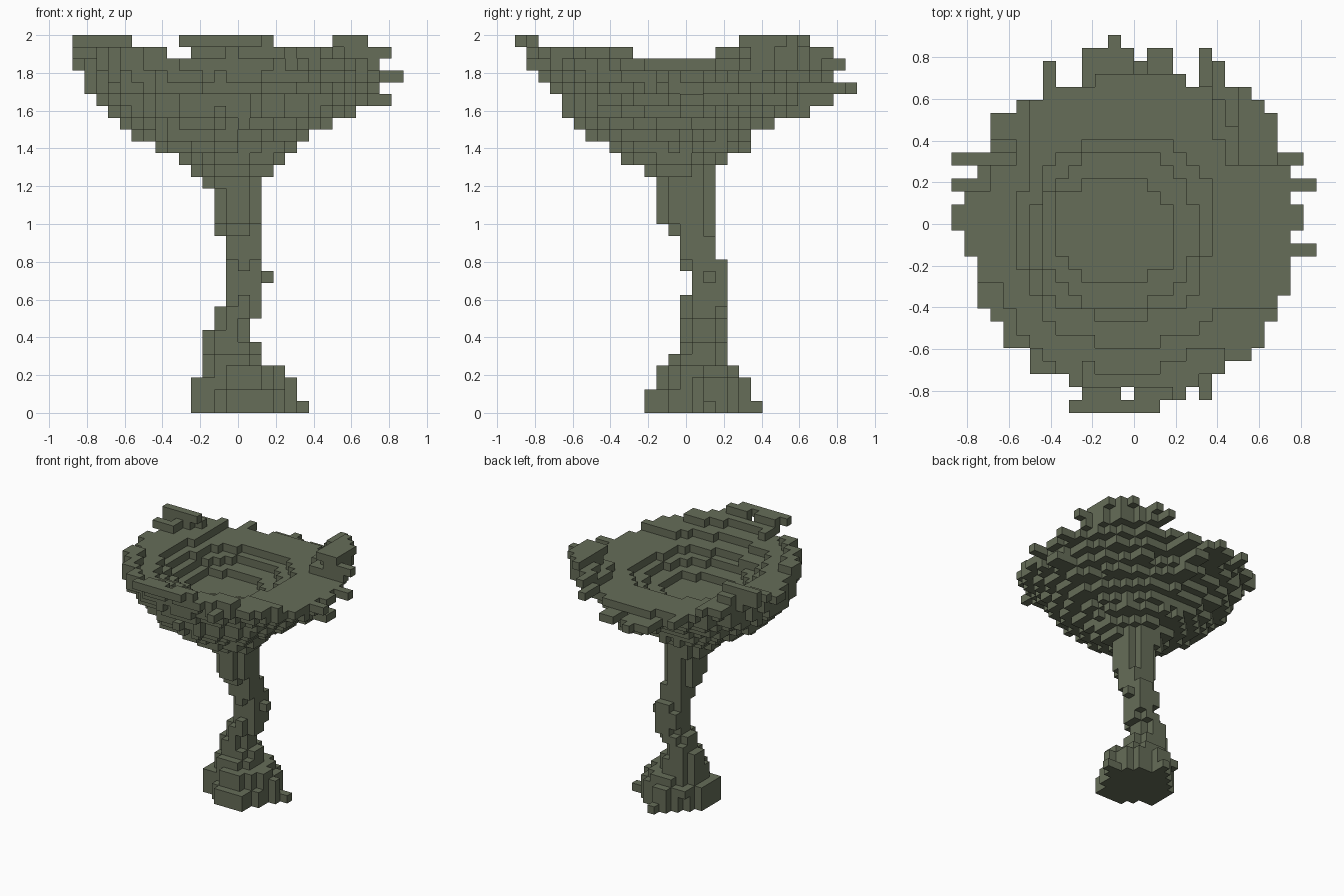
import bpy
import bmesh
import random
from mathutils import Vector

random.seed(4)
S = 0.0625
NX, NY = 28, 29
X0, Y0 = -NX * S / 2, -NY * S / 2

if "Cube" in bpy.data.objects:
    bpy.data.objects.remove(bpy.data.objects["Cube"])

mat = bpy.data.materials.new("olive_grey")
mat.use_nodes = True
mat.diffuse_color = (0.133, 0.153, 0.098, 1)
bsdf = mat.node_tree.nodes["Principled BSDF"]
bsdf.inputs["Base Color"].default_value = mat.diffuse_color
bsdf.inputs["Roughness"].default_value = 0.9

# One wobble value per column gives the ragged edges
wobble = {(i, j): random.random() for i in range(NX) for j in range(NY)}


def centre(i, j):
    return X0 + (i + 0.5) * S, Y0 + (j + 0.5) * S


def radius(x, y, box, power):
    """Superellipse radius inside a box: below 1 is inside."""
    ax, bx, ay, by = box
    u = abs(2 * x - ax - bx) / (bx - ax)
    v = abs(2 * y - ay - by) / (by - ay)
    return (u ** power + v ** power) ** (1 / power)


def layer(k, box, power=2.3, ragged=0.0):
    cells = set()
    for (i, j), w in wobble.items():
        if radius(*centre(i, j), box, power) < 1 - ragged * w:
            cells.add((i, j, k))
    return cells


def block(k, box):
    ax, bx, ay, by = box
    return {(i, j, k) for i, j in wobble
            if ax < centre(i, j)[0] < bx and ay < centre(i, j)[1] < by}


# Spreading foot with two square chunks
foot = set()
for k, box in enumerate([(-.25, .31, -.22, .34), (-.25, .31, -.22, .34),
                         (-.25, .31, -.16, .34), (-.19, .25, -.16, .28)]):
    foot |= layer(k, box, 1.8, 0.1)
for k in range(2):
    foot |= block(k, (-.06, .19, -.22, 0))
for k in range(3):
    foot |= block(k, (-.25, 0, -.1, .13))
foot |= block(0, (.25, .38, .09, .16)) | block(0, (0, .06, .3, .4))

# Crooked stem: top layer of each section and its footprint
stem = set()
k = 4
for top, box in [(4, (-.19, .125, -.09, .22)), (5, (-.19, .125, -.03, .22)),
                 (6, (-.19, .06, -.03, .22)), (7, (-.125, .06, -.03, .22)),
                 (8, (-.125, .125, -.03, .22)), (9, (-.06, .125, -.03, .22)),
                 (11, (-.06, .125, .03, .22)), (12, (-.06, .125, -.03, .22)),
                 (14, (-.06, .125, -.03, .15)), (15, (-.125, .125, -.09, .15)),
                 (19, (-.125, .125, -.16, .15))]:
    while k <= top:
        stem |= layer(k, box, 2)
        k += 1
stem |= block(11, (.12, .19, .09, .16))

# Flaring cup: outer footprint and roundness of each layer, stem to rim
cup = set()
outer = [(-.19, .125, -.16, .15, 2), (-.25, .19, -.22, .15, 2),
         (-.31, .25, -.34, .22, 2), (-.44, .31, -.41, .34, 2),
         (-.56, .38, -.53, .4, 2), (-.625, .5, -.59, .47, 2),
         (-.69, .58, -.66, .54, 2), (-.75, .69, -.66, .6, 2),
         (-.81, .75, -.72, .68, 2), (-.81, .81, -.78, .74, 2),
         (-.81, .81, -.8, .78, 2.3), (-.81, .81, -.8, .78, 2.3)]
for n, (*box, power) in enumerate(outer):
    cup |= layer(19 + n, box, power, 0.1 if n < 8 else 0.05)

# Rim dips at the left and back sides and stays lower on two corners
for k in (29, 30):
    cup -= block(k, (.2, 1, -.42, .28)) | block(k, (-.5, .4, .2, 1))
cup -= block(30, (.42, 1, -1, -.3)) | block(30, (-1, -.4, .4, 1))

# Horn on one corner
horn = layer(31, (-.81, .81, -.84, .78))
cup |= horn & block(31, (.5, .69, .28, .66))

# Stepped hollow in the top of the cup, lowest step first
for n, box in enumerate([(-.39, .2, -.29, .23), (-.45, .32, -.41, .35),
                         (-.5, .38, -.47, .42), (-.57, .5, -.6, .6),
                         (-.69, .63, -.72, .7)]):
    cup -= layer(26 + n, box, 2.5, 0.06)
cup -= block(30, (-1, 1, -.28, .15)) | block(30, (-.38, -.25, -1, 1))

# Loose slivers sticking out of the rim
for k, box in [(31, (-.31, .13, -.91, -.84)), (31, (-.25, -.06, -.84, -.78)),
               (31, (0, .19, -.84, -.78)), (30, (-.25, -.06, -.84, -.72)),
               (30, (0, .25, -.84, -.72)), (29, (.31, .38, -.84, -.72)),
               (31, (-.88, -.56, .28, .34)), (30, (-.88, -.62, .28, .34)),
               (30, (-.88, -.69, .16, .22)), (29, (-.88, -.75, -.03, .09)),
               (28, (.69, .88, .16, .22)), (28, (.69, .88, -.16, -.09)),
               (26, (.6, .81, -.03, .09)), (25, (.5, .63, -.03, .09)),
               (26, (-.06, .06, .5, .78)), (25, (-.06, .06, .4, .66)),
               (30, (.25, .42, -.75, -.6)), (30, (.62, .81, .28, .34)),
               (27, (-.13, -.06, .6, .91)), (27, (-.25, 0, .6, .84)),
               (27, (.06, .18, .6, .84)), (29, (.31, .38, .66, .84)),
               (30, (.37, .44, .66, .78)), (28, (-.44, -.37, .6, .78))]:
    cup |= block(k, box)

everything = foot | stem | cup
SIDES = [Vector(d) for d in ((1, 0, 0), (-1, 0, 0), (0, 1, 0),
                             (0, -1, 0), (0, 0, 1), (0, 0, -1))]


def build(name, cells):
    """Turn cells into a mesh made of their exposed faces only."""
    bm = bmesh.new()
    for cell in sorted(cells):
        mid = Vector(cell) + Vector((0.5, 0.5, 0.5))
        for d in SIDES:
            if tuple(int(a + b) for a, b in zip(cell, d)) in everything:
                continue
            u = Vector((d.y, d.z, d.x))
            v = d.cross(u)
            corners = [mid + (d + a * u + b * v) / 2
                       for a, b in ((-1, -1), (1, -1), (1, 1), (-1, 1))]
            bm.faces.new([bm.verts.new((X0 + p.x * S, Y0 + p.y * S, p.z * S))
                          for p in corners])
    bmesh.ops.remove_doubles(bm, verts=bm.verts, dist=0.001)
    mesh = bpy.data.meshes.new(name)
    bm.to_mesh(mesh)
    bm.free()
    mesh.materials.append(mat)
    bpy.context.collection.objects.link(bpy.data.objects.new(name, mesh))


build("foot", foot)
build("stem", stem - foot)
build("cup", cup - stem)
